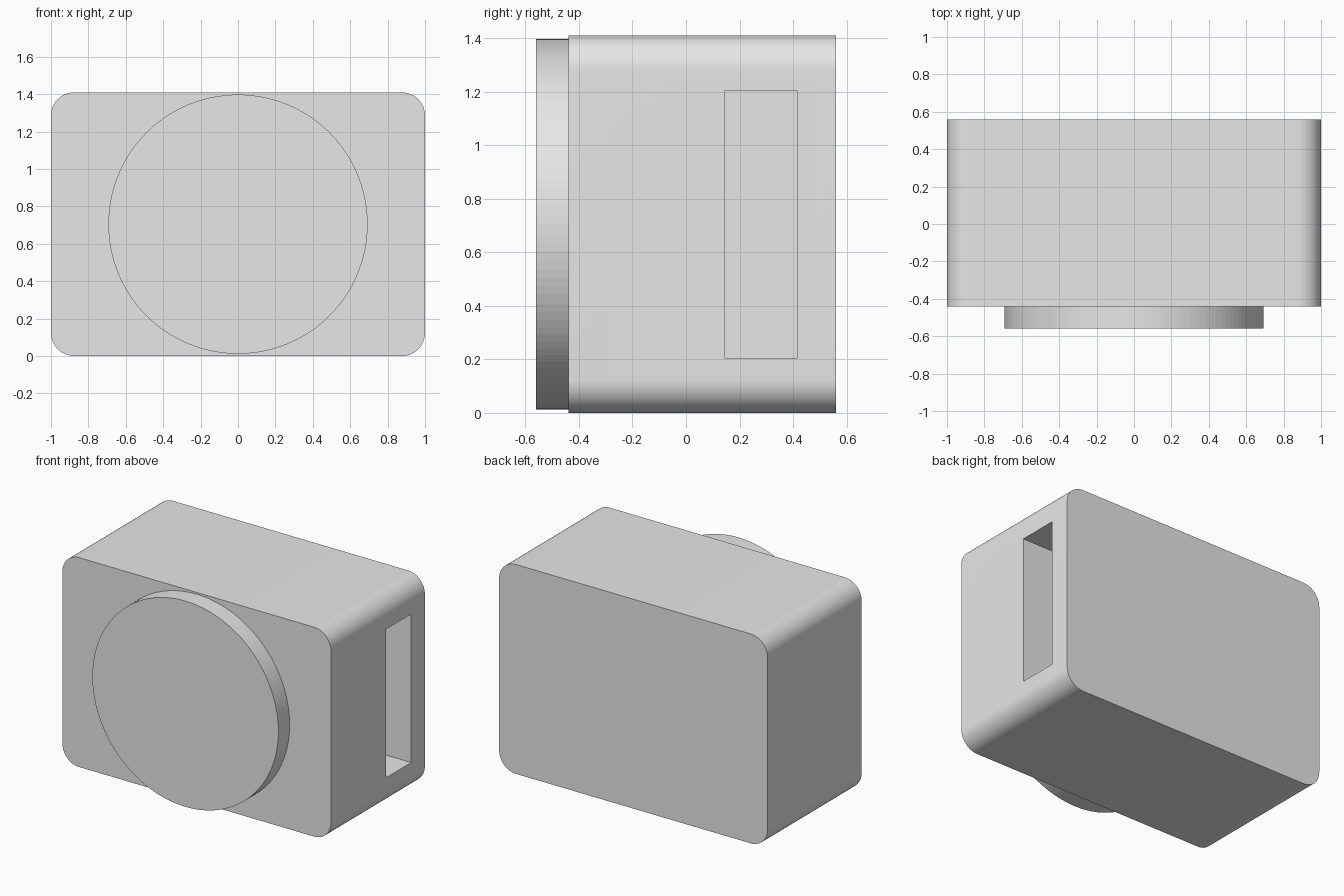
import bpy
import bmesh
import math
from mathutils import Matrix, Vector

cube = bpy.data.objects.get("Cube")
if cube:
    bpy.data.objects.remove(cube, do_unlink=True)

GREY = (0.8, 0.8, 0.8, 1)
grey = bpy.data.materials.new("light grey")
grey.use_nodes = True
grey.diffuse_color = GREY
grey.node_tree.nodes["Principled BSDF"].inputs["Base Color"].default_value = GREY


def add_object(name, bm):
    mesh = bpy.data.meshes.new(name)
    bm.to_mesh(mesh)
    bm.free()
    mesh.materials.append(grey)
    obj = bpy.data.objects.new(name, mesh)
    bpy.context.collection.objects.link(obj)
    return obj


def box(low, high):
    low, high = Vector(low), Vector(high)
    bm = bmesh.new()
    place = Matrix.Translation((low + high) / 2) @ Matrix.Diagonal((*(high - low), 1))
    bmesh.ops.create_cube(bm, size=1, matrix=place)
    return bm


# Body: block with its four front-to-back edges rounded
HEIGHT = 1.41
bm = box((-1, -0.44, 0), (1, 0.56, HEIGHT))
long_edges = [e for e in bm.edges if abs(e.verts[0].co.y - e.verts[1].co.y) > 0.5]
bmesh.ops.bevel(bm, geom=long_edges, offset=0.125, offset_type='OFFSET',
                segments=16, profile=0.5, affect='EDGES')
body = add_object("body", bm)

# Slot: deep rectangular pocket in the left side
slot = add_object("slot_cutter", box((0.1, 0.145, 0.205), (1.1, 0.415, 1.205)))
slot.hide_render = True
slot.hide_viewport = True
cut = body.modifiers.new("slot", 'BOOLEAN')
cut.operation = 'DIFFERENCE'
cut.solver = 'EXACT'
cut.object = slot

# Lens disc on the front
bm = bmesh.new()
place = Matrix.Translation((0, -0.5, HEIGHT / 2)) @ Matrix.Rotation(math.pi / 2, 4, 'X')
bmesh.ops.create_cone(bm, cap_ends=True, segments=128, radius1=0.693,
                      radius2=0.693, depth=0.12, matrix=place)
add_object("lens_disc", bm)

# Smooth the rounded corners, keep sharp edges
bpy.ops.object.select_all(action='DESELECT')
body.select_set(True)
bpy.context.view_layer.objects.active = body
bpy.ops.object.shade_smooth_by_angle(angle=math.radians(30))
